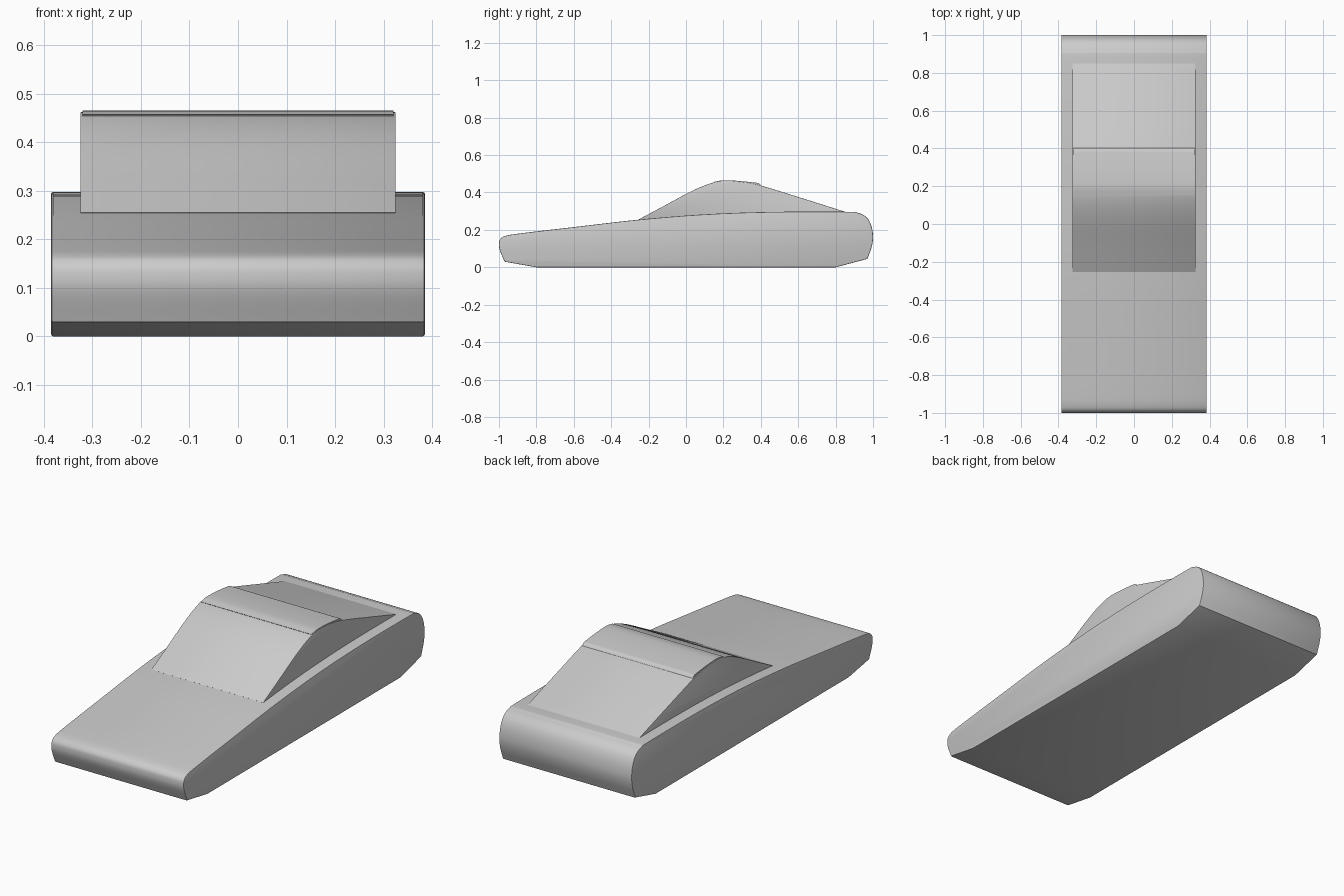
import bpy, bmesh
from mathutils import Vector

if "Cube" in bpy.data.objects:
    bpy.data.objects.remove(bpy.data.objects["Cube"])


def spline(points, steps=6):
    """Smooth curve through (y, z) points."""
    p = [Vector(q) for q in points]
    p = [2 * p[0] - p[1]] + p + [2 * p[-1] - p[-2]]
    out = []
    for a, b, c, d in zip(p, p[1:], p[2:], p[3:]):
        for i in range(steps):
            t = i / steps
            out.append(0.5 * (2 * b + (c - a) * t + (2 * a - 5 * b + 4 * c - d) * t**2
                              + (3 * b - a - 3 * c + d) * t**3))
    return out + [p[-2]]


def extrude_profile(name, profile, half_width, bevel):
    """Side profile swept across x, with softened side edges."""
    bm = bmesh.new()
    face = bm.faces.new([bm.verts.new((-half_width, y, z)) for y, z in profile])
    ext = bmesh.ops.extrude_face_region(bm, geom=[face])
    verts = [g for g in ext["geom"] if isinstance(g, bmesh.types.BMVert)]
    bmesh.ops.translate(bm, verts=verts, vec=(2 * half_width, 0, 0))
    bmesh.ops.recalc_face_normals(bm, faces=bm.faces)
    if bevel:
        rims = [e for e in bm.edges if abs(e.verts[0].co.x - e.verts[1].co.x) < 1e-5]
        bmesh.ops.bevel(bm, geom=rims, offset=bevel, segments=2, profile=0.5,
                        affect='EDGES', clamp_overlap=True)
    mesh = bpy.data.meshes.new(name)
    bm.to_mesh(mesh)
    bm.free()
    obj = bpy.data.objects.new(name, mesh)
    bpy.context.collection.objects.link(obj)
    bpy.context.view_layer.objects.active = obj
    obj.select_set(True)
    bpy.ops.object.shade_smooth_by_angle(angle=0.5)
    obj.select_set(False)
    return obj


# Lower body: flat floor, angled ends, rounded nose and tail
tail_to_nose = spline([(0.97, 0.045), (0.993, 0.11), (1.0, 0.165), (0.99, 0.225),
                       (0.965, 0.268), (0.92, 0.291), (0.85, 0.297), (0.45, 0.296),
                       (0.1, 0.283), (-0.25, 0.255), (-0.6, 0.215), (-0.88, 0.182),
                       (-0.965, 0.168), (-0.993, 0.15), (-1.0, 0.125), (-0.995, 0.09),
                       (-0.97, 0.03)])
extrude_profile("body", [(-0.8, 0), (0.8, 0)] + tail_to_nose, 0.385, 0.004)

# Cabin: sloping windscreen and fastback, base sunk into the body
cabin = spline([(-0.255, 0.255), (-0.12, 0.327), (0.0, 0.392), (0.08, 0.43),
                (0.15, 0.454), (0.21, 0.462), (0.3, 0.456), (0.4, 0.437),
                (0.6, 0.376), (0.85, 0.297)])
extrude_profile("cabin", [(0.84, 0.285), (-0.25, 0.25)] + cabin, 0.325, 0.002)

# Roof panel: thin raised plate with a rear lip
roof = spline([(0.15, 0.457), (0.2, 0.465), (0.28, 0.462), (0.36, 0.454), (0.39, 0.449),
               (0.402, 0.437)])
extrude_profile("roof_panel", [(0.39, 0.43), (0.16, 0.445)] + roof, 0.321, 0)
